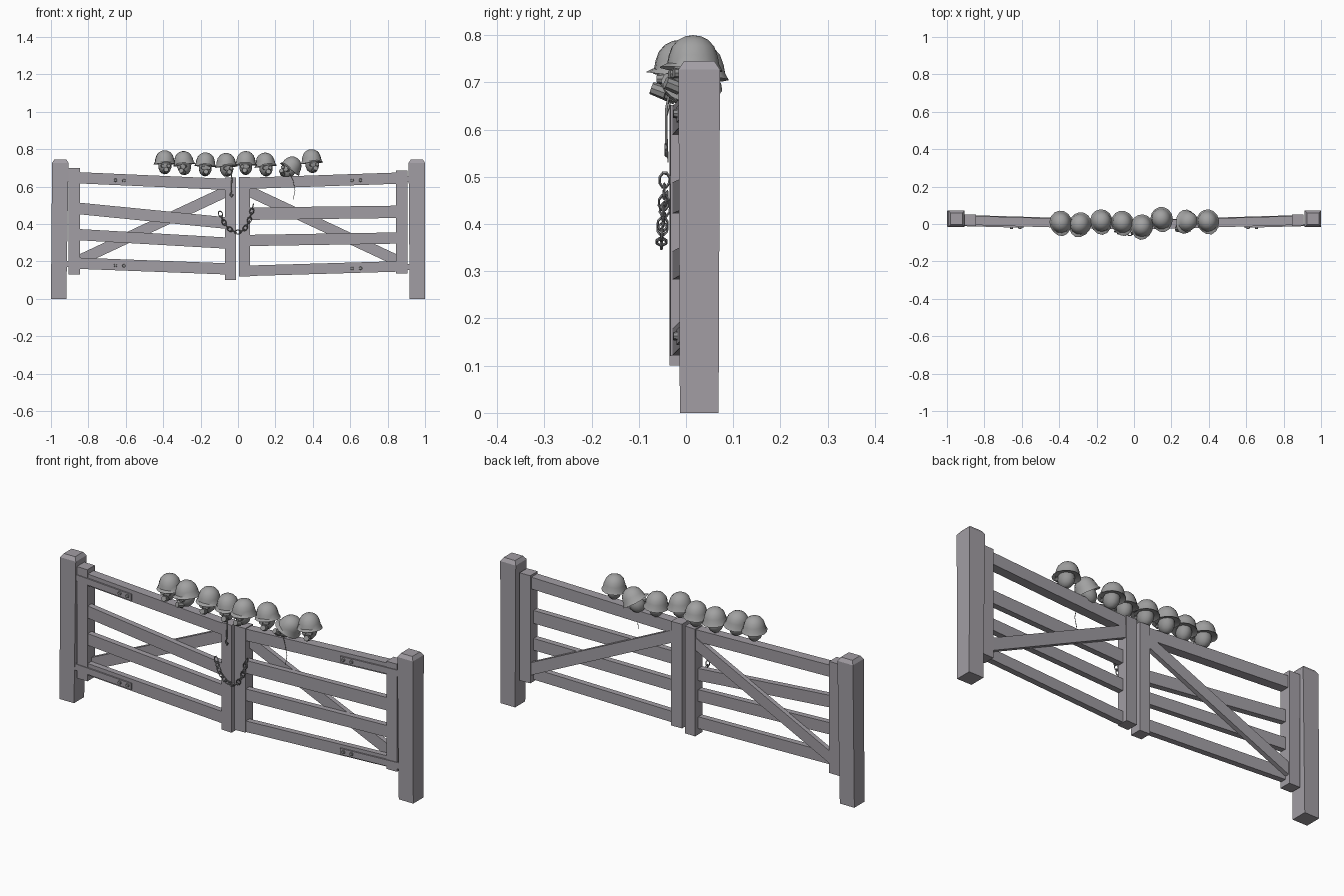
import bpy, bmesh, math
from mathutils import Matrix, Vector

if "Cube" in bpy.data.objects:
    bpy.data.objects.remove(bpy.data.objects["Cube"])


def material(name, rgb):
    m = bpy.data.materials.new(name)
    m.diffuse_color = (*rgb, 1)
    m.use_nodes = True
    m.node_tree.nodes["Principled BSDF"].inputs["Base Color"].default_value = m.diffuse_color
    return m


WOOD = material("weathered_wood", (0.36, 0.34, 0.37))
STEEL = material("helmet_grey", (0.36, 0.36, 0.36))
FACE = material("mask_grey", (0.30, 0.30, 0.30))
IRON = material("iron", (0.27, 0.27, 0.28))


def finish(name, bm, mat, smooth=False):
    bmesh.ops.recalc_face_normals(bm, faces=bm.faces)
    me = bpy.data.meshes.new(name)
    bm.to_mesh(me)
    bm.free()
    me.materials.append(mat)
    ob = bpy.data.objects.new(name, me)
    bpy.context.collection.objects.link(ob)
    if smooth:
        bpy.ops.object.select_all(action='DESELECT')
        ob.select_set(True)
        bpy.context.view_layer.objects.active = ob
        bpy.ops.object.shade_smooth_by_angle(angle=math.radians(40))
    return ob


def loft(name, rings, mat):
    # closed solid through equal-length rings of points
    bm = bmesh.new()
    vs = [[bm.verts.new(p) for p in r] for r in rings]
    n = len(vs[0])
    for a, b in zip(vs, vs[1:]):
        for i in range(n):
            bm.faces.new((a[i], a[(i + 1) % n], b[(i + 1) % n], b[i]))
    bm.faces.new(vs[0])
    bm.faces.new(vs[-1])
    return finish(name, bm, mat)


def front_y(x):
    # each gate leaf swings a little forward towards the middle
    return -0.035 + 0.027 * min(abs(x) / 0.9, 1)


def beam(name, x0, z0, x1, z1, h, depth0, depth1, mat=WOOD):
    # sloping board between two centre points, depths measured behind the gate front
    def ring(x, z):
        y = front_y(x)
        return [(x, y + depth0, z - h / 2), (x, y + depth1, z - h / 2),
                (x, y + depth1, z + h / 2), (x, y + depth0, z + h / 2)]
    return loft(name, [ring(x0, z0), ring(x1, z1)], mat)


def tube(name, pts, r, mat):
    cu = bpy.data.curves.new(name, 'CURVE')
    cu.dimensions = '3D'
    cu.bevel_depth = r
    cu.bevel_resolution = 0
    s = cu.splines.new('POLY')
    s.points.add(len(pts) - 1)
    for p, c in zip(s.points, pts):
        p.co = (*c, 1)
    cu.materials.append(mat)
    ob = bpy.data.objects.new(name, cu)
    bpy.context.collection.objects.link(ob)


# gate posts with chamfered tops
def post(name, xb, xt, top):
    def ring(cx, z, w):
        return [(cx + sx * w, 0.028 + sy * w, z)
                for sx, sy in ((-1, -1), (1, -1), (1, 1), (-1, 1))]
    loft(name, [ring(xb, 0, 0.041), ring(xt, top - 0.018, 0.044), ring(xt, top, 0.032)], WOOD)


post("left_post", -0.959, -0.950, 0.745)
post("right_post", 0.959, 0.956, 0.745)

# upright stiles: name, x0, x1, z0, z1
for name, x0, x1, z0, z1 in (("left_hinge_stile", -0.905, -0.845, 0.13, 0.70),
                             ("left_meeting_stile", -0.07, -0.012, 0.10, 0.648),
                             ("right_meeting_stile", 0.005, 0.065, 0.12, 0.652),
                             ("right_hinge_stile", 0.845, 0.905, 0.135, 0.685)):
    beam(name, x0, (z0 + z1) / 2, x1, (z0 + z1) / 2, z1 - z0, 0, 0.06)

# rails: outer z, inner z, height
LEFT = (("top_rail", 0.647, 0.612, 0.06), ("upper_rail", 0.483, 0.405, 0.062),
        ("lower_rail", 0.343, 0.298, 0.06), ("bottom_rail", 0.19, 0.16, 0.06))
RIGHT = (("top_rail", 0.645, 0.618, 0.06), ("upper_rail", 0.465, 0.455, 0.066),
         ("lower_rail", 0.325, 0.312, 0.06), ("bottom_rail", 0.173, 0.15, 0.056))
for side, s, rails in (("left", -1, LEFT), ("right", 1, RIGHT)):
    for name, zo, zi, h in rails:
        wide = name in ("top_rail", "bottom_rail")
        beam(f"{side}_{name}", s * 0.85, zo, s * 0.06, zi, h,
             0.004, 0.052 if name == "top_rail" else 0.034)
        # hinge strap and bolts
        if wide:
            slope = (zi - zo) / 0.79
            beam(f"{side}_{name}_hinge", s * 0.93, zo - slope * 0.05 - 0.005, s * 0.59,
                 zo + slope * 0.27 - 0.005, 0.032, -0.003, 0.006, WOOD)
            for x in (0.61, 0.655):
                bm = bmesh.new()
                z = zo + slope * (0.85 - x) - 0.004
                mat = Matrix.Translation((s * x, front_y(x) - 0.005, z)) @ Matrix.Rotation(math.pi / 2, 4, 'X')
                bmesh.ops.create_cone(bm, cap_ends=True, segments=8, radius1=0.010,
                                      radius2=0.008, depth=0.012, matrix=mat)
                finish(f"{side}_bolt", bm, IRON)
    # diagonal brace behind the rails
    beam(f"{side}_brace", s * 0.85, 0.205, s * 0.06, 0.575, 0.064, 0.032, 0.056)

# chain of low-poly links between the meeting stiles
path = [Vector(p) for p in ((-0.098, -0.040, 0.465), (-0.075, -0.048, 0.405),
                            (-0.045, -0.052, 0.37), (0.0, -0.052, 0.352),
                            (0.035, -0.052, 0.37), (0.062, -0.048, 0.42), (0.082, -0.045, 0.505))]
cum = [0]
for a, b in zip(path, path[1:]):
    cum.append(cum[-1] + (b - a).length)


def along(d):
    for i in range(len(path) - 1):
        if d <= cum[i + 1] or i == len(path) - 2:
            return path[i].lerp(path[i + 1], (d - cum[i]) / (cum[i + 1] - cum[i]))


N = 14
for k in range(N):
    a, b = along(cum[-1] * k / N), along(cum[-1] * (k + 1) / N)
    t = (b - a).normalized()
    side = t.cross(Vector((0, 1, 0))).normalized()
    up = side.cross(t)
    if k % 2:
        side, up = up, side
    mid = (a + b) / 2
    rings = []
    bm = bmesh.new()
    for i in range(8):
        ang = (i + 0.5) * math.tau / 8
        out = t * math.cos(ang) * 1.25 + side * math.sin(ang) * 0.85
        rings.append([bm.verts.new(mid + out * (0.013 + 0.003 * math.cos(q)) + up * 0.003 * math.sin(q))
                      for q in (0, math.pi / 2, math.pi, 1.5 * math.pi)])
    for i in range(8):
        for j in range(4):
            r, r2 = rings[i], rings[(i + 1) % 8]
            bm.faces.new((r[j], r2[j], r2[(j + 1) % 4], r[(j + 1) % 4]))
    finish("chain_link", bm, IRON)

# helmet: turned shell with flared rim, drawn out to a peak in front
PROFILE = ((0.045, 0.008), (0.060, 0.0), (0.053, 0.014), (0.050, 0.032),
           (0.043, 0.052), (0.031, 0.066), (0.016, 0.074))


def helmet(M):
    bm = bmesh.new()
    n = 14
    rows = []
    for i, (r, z) in enumerate(PROFILE):
        row = []
        for k in range(n):
            a = k * math.tau / n - math.pi / 2
            x, y, zz = r * math.cos(a), r * 1.06 * math.sin(a), z
            if i < 2:
                front = max(0, -math.sin(a))
                y -= 0.010 * front ** 3
                zz += 0.008 * front
            row.append(bm.verts.new(M @ Vector((x, y, zz))))
        rows.append(row)
    for a, b in zip(rows, rows[1:]):
        for k in range(n):
            bm.faces.new((a[k], a[(k + 1) % n], b[(k + 1) % n], b[k]))
    top = bm.verts.new(M @ Vector((0, 0, 0.0765)))
    for k in range(n):
        bm.faces.new((rows[-1][k], rows[-1][(k + 1) % n], top))
    bm.faces.new(rows[0])
    finish("helmet", bm, STEEL, True)


def head(M):
    # head, goggles and breathing canister
    bm = bmesh.new()
    bmesh.ops.create_uvsphere(bm, u_segments=10, v_segments=7, radius=1,
                              matrix=M @ Matrix.Translation((0, -0.004, -0.006)) @ Matrix.Diagonal((0.036, 0.041, 0.046, 1)))
    finish("head", bm, FACE, True)
    bm = bmesh.new()
    for x, y, z, r, d, tilt in ((-0.015, -0.040, -0.006, 0.011, 0.016, 90),
                                (0.015, -0.040, -0.006, 0.011, 0.016, 90),
                                (0, -0.046, -0.031, 0.015, 0.032, 70)):
        bmesh.ops.create_cone(bm, cap_ends=True, segments=8, radius1=r, radius2=r * 0.9, depth=d,
                              matrix=M @ Matrix.Translation((x, y, z)) @ Matrix.Rotation(math.radians(tilt), 4, 'X'))
    finish("mask", bm, FACE)


# row of heads: x, y, top z, roll, yaw in degrees
for x, y, top, roll, yaw in ((-0.392, 0.008, 0.794, 0, 8), (-0.287, 0.0, 0.79, -8, -20),
                             (-0.175, 0.015, 0.783, 3, 5), (-0.062, 0.008, 0.78, -3, 14),
                             (0.042, -0.012, 0.79, 0, -6), (0.148, 0.028, 0.782, -5, 12),
                             (0.275, 0.015, 0.765, 32, -35), (0.395, 0.015, 0.80, -4, 18)):
    M = (Matrix.Translation((x, y, top - 0.0765)) @ Matrix.Rotation(math.radians(roll), 4, 'Y')
         @ Matrix.Rotation(math.radians(yaw), 4, 'Z'))
    helmet(M)
    head(M)

# loose straps and the hook in the middle
tube("loose_strap", [(0.275, -0.03, 0.67), (0.295, -0.04, 0.63), (0.305, -0.04, 0.58), (0.295, -0.038, 0.53)], 0.0015, FACE)
tube("short_strap", [(-0.035, -0.035, 0.68), (-0.033, -0.042, 0.64), (-0.035, -0.042, 0.57)], 0.003, FACE)
tube("hook", [(-0.035, -0.042, 0.57), (-0.042, -0.042, 0.555), (-0.033, -0.042, 0.545), (-0.027, -0.042, 0.558)], 0.004, IRON)
